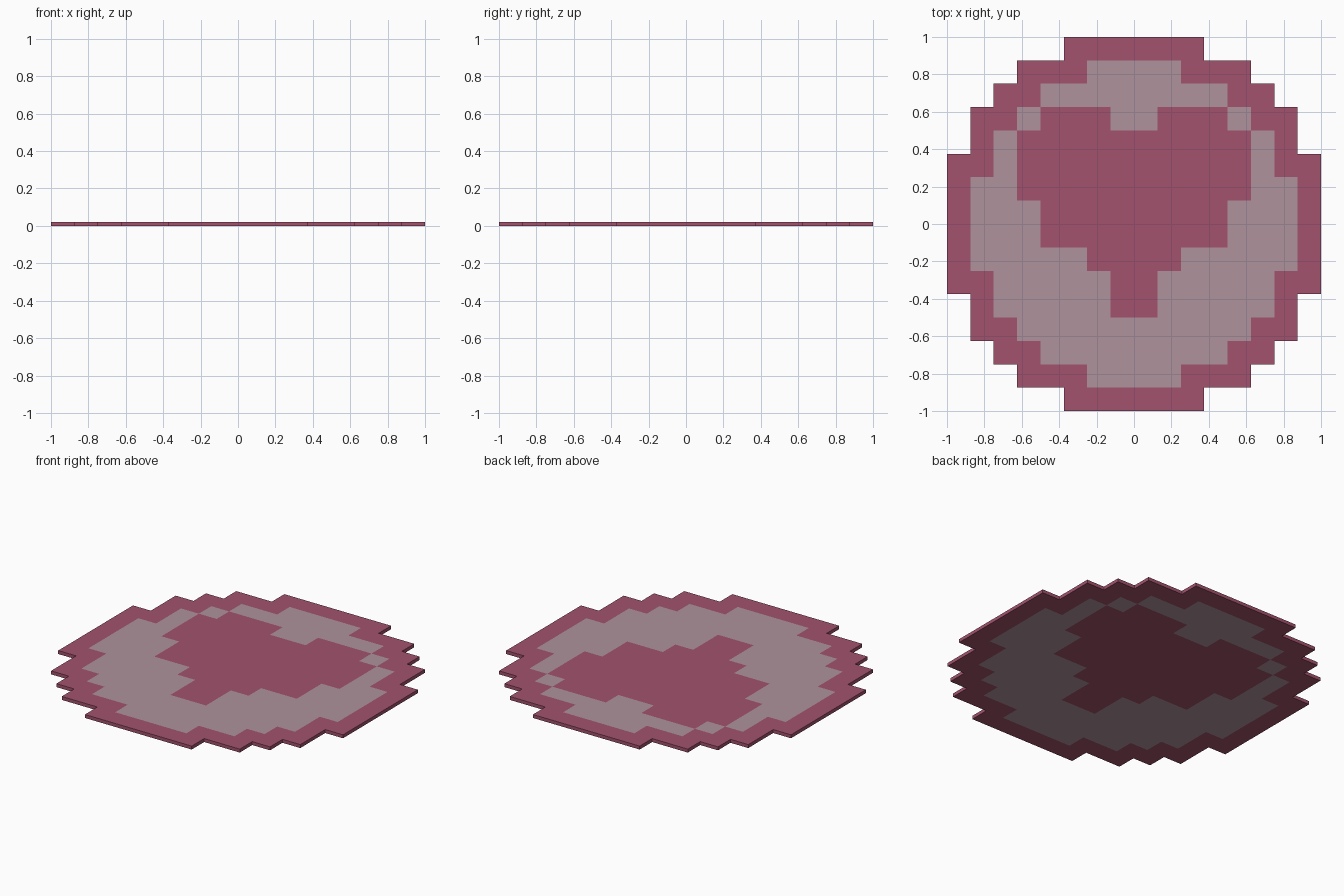
import bpy, bmesh

if "Cube" in bpy.data.objects:
    bpy.data.objects.remove(bpy.data.objects["Cube"])

CELL = 0.125
THICK = 0.022

# Half widths in cells, row by row from the back edge to the front edge
half = [3, 5, 6, 7, 7, 8, 8, 8]
DISC = half + half[::-1]
half = [0, 2, 4, 5, 6, 6, 7, 7]
FIELD = half + half[::-1]
# Heart: (first, last) cell from the centre line
HEART = {3: (1, 4), 4: (0, 5), 5: (0, 5), 6: (0, 5), 7: (0, 4),
         8: (0, 4), 9: (0, 2), 10: (0, 1), 11: (0, 1)}


def material(name, colour):
    m = bpy.data.materials.new(name)
    m.diffuse_color = (*colour, 1)
    m.use_nodes = True
    m.node_tree.nodes["Principled BSDF"].inputs["Base Color"].default_value = m.diffuse_color
    return m


def is_pale(row, col):
    a, b = HEART.get(row, (0, 0))
    return col < FIELD[row] and not a <= col < b


# Flat tile pattern, mirrored left to right
bm = bmesh.new()
for row, width in enumerate(DISC):
    y1 = 1 - row * CELL
    y0 = y1 - CELL
    for col in range(width):
        for x0 in (col * CELL, -(col + 1) * CELL):
            x1 = x0 + CELL
            f = bm.faces.new([bm.verts.new((x, y, 0)) for x, y in
                              ((x0, y0), (x1, y0), (x1, y1), (x0, y1))])
            f.material_index = int(is_pale(row, col))
bmesh.ops.remove_doubles(bm, verts=bm.verts, dist=1e-4)

# Thicken into a plate; side walls take the rim colour
ret = bmesh.ops.extrude_face_region(bm, geom=bm.faces[:], use_keep_orig=True)
top = [g for g in ret["geom"] if isinstance(g, bmesh.types.BMVert)]
bmesh.ops.translate(bm, verts=top, vec=(0, 0, THICK))
bmesh.ops.recalc_face_normals(bm, faces=bm.faces)

mesh = bpy.data.meshes.new("heart_plate")
bm.to_mesh(mesh)
bm.free()
mesh.materials.append(material("rose", (0.36, 0.085, 0.15)))
mesh.materials.append(material("pale_rose", (0.43, 0.29, 0.33)))
plate = bpy.data.objects.new("heart_plate", mesh)
bpy.context.collection.objects.link(plate)
